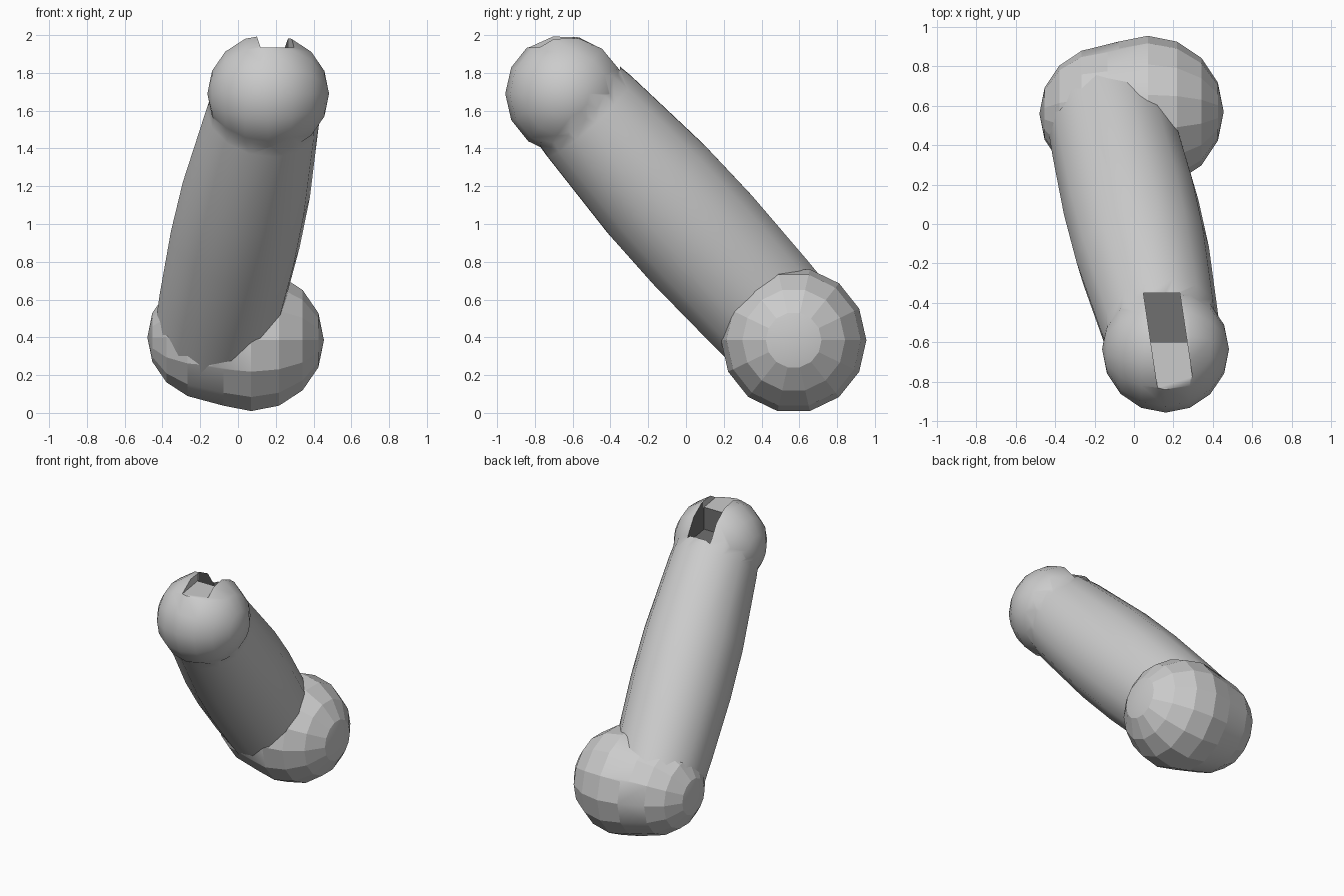
import bpy, bmesh, math
from mathutils import Vector, Matrix

cube = bpy.data.objects.get("Cube")
if cube:
    bpy.data.objects.remove(cube, do_unlink=True)


def material(name, value):
    mat = bpy.data.materials.new(name)
    mat.use_nodes = True
    colour = (value, value, value, 1)
    mat.diffuse_color = colour
    mat.node_tree.nodes["Principled BSDF"].inputs["Base Color"].default_value = colour
    return mat


MATS = [material("light grey", 0.6), material("dark grey", 0.16)]


def make(name, bm, index=0):
    bmesh.ops.recalc_face_normals(bm, faces=bm.faces[:])
    mesh = bpy.data.meshes.new(name)
    for face in bm.faces:
        face.material_index = index
    bm.to_mesh(mesh)
    bm.free()
    for mat in MATS:
        mesh.materials.append(mat)
    obj = bpy.data.objects.new(name, mesh)
    bpy.context.collection.objects.link(obj)
    return obj


def ball(bm, centre, radius):
    turn = Matrix.Rotation(math.pi / 2, 4, 'Y')
    bmesh.ops.create_uvsphere(bm, u_segments=14, v_segments=8, radius=radius,
                              matrix=Matrix.Translation(centre) @ turn)


def box(name, low, high, index):
    # slot cutter, skewed to follow the arm
    bm = bmesh.new()
    bmesh.ops.create_cube(bm, size=1)
    low, high = Vector(low), Vector(high)
    for v in bm.verts:
        v.co = Vector([low[i] + (v.co[i] + 0.5) * (high[i] - low[i]) for i in range(3)])
        v.co.x -= 0.15 * (v.co.y + 0.6)
    obj = make(name, bm, index)
    obj.hide_render = True
    obj.hide_viewport = True
    obj.display_type = 'WIRE'
    return obj


def boolean(obj, other, operation):
    mod = obj.modifiers.new(other.name, 'BOOLEAN')
    mod.object = other
    mod.operation = operation
    mod.solver = 'EXACT'


def smooth(obj):
    bpy.ops.object.select_all(action='DESELECT')
    obj.select_set(True)
    bpy.context.view_layer.objects.active = obj
    bpy.ops.object.shade_smooth_by_angle(angle=math.radians(40))


# Lower joint: a large ball blended into a smaller one beside it
bm = bmesh.new()
ball(bm, (0.07, 0.57, 0.385), 0.385)
ball(bm, (-0.135, 0.56, 0.4), 0.345)
hull = bmesh.ops.convex_hull(bm, input=bm.verts[:])
inner = {g for g in hull["geom_interior"] if isinstance(g, bmesh.types.BMVert)}
bmesh.ops.delete(bm, geom=list(inner), context='VERTS')
hull_faces = [f for f in bm.faces if any(not e.is_manifold for e in f.edges)]
if hull_faces:
    bmesh.ops.holes_fill(bm, edges=[e for e in bm.edges if e.is_boundary])
smooth(make("lower_joint", bm))

# Arm: slightly bulging tube from the lower joint to the upper joint
start, end = Vector((-0.13, 0.56, 0.4)), Vector((0.16, -0.63, 1.7))
axis = (end - start).normalized()
side = (Vector((1, 0, 0)) - axis * axis.x).normalized()
up = axis.cross(side)
SIDES = 14
bm = bmesh.new()
rings = []
for t, radius in ((0, 0.33), (0.15, 0.345), (0.4, 0.36), (0.6, 0.355), (0.9, 0.315), (1, 0.29)):
    ring = []
    for i in range(SIDES):
        a = 2 * math.pi * i / SIDES
        offset = side * math.cos(a) * 0.96 + up * math.sin(a)
        ring.append(bm.verts.new(start.lerp(end, t) + offset * radius))
    rings.append(ring)
for a, b in zip(rings, rings[1:]):
    for i in range(SIDES):
        j = (i + 1) % SIDES
        bm.faces.new((a[i], a[j], b[j], b[i]))
bm.faces.new(rings[0])
bm.faces.new(rings[-1])
arm = make("arm", bm)

# Upper joint ball, merged into the arm
bm = bmesh.new()
ball(bm, (0.16, -0.635, 1.69), 0.322)
joint = make("upper_joint", bm)
joint.hide_render = True
joint.hide_viewport = True
boolean(arm, joint, 'UNION')

# Slot in the top: a light shelf in front and a dark pit behind
boolean(arm, box("slot_shelf", (0.085, -1.1, 1.935), (0.27, -0.58, 2.2), 0), 'DIFFERENCE')
boolean(arm, box("slot_pit", (0.085, -0.6, 1.77), (0.27, -0.35, 2.2), 1), 'DIFFERENCE')

# Bake the cuts, then shade and remove the helpers
bpy.context.view_layer.update()
graph = bpy.context.evaluated_depsgraph_get()
baked = bpy.data.meshes.new_from_object(arm.evaluated_get(graph))
arm.modifiers.clear()
arm.data = baked
for name in ("upper_joint", "slot_shelf", "slot_pit"):
    bpy.data.objects.remove(bpy.data.objects[name], do_unlink=True)
smooth(arm)
